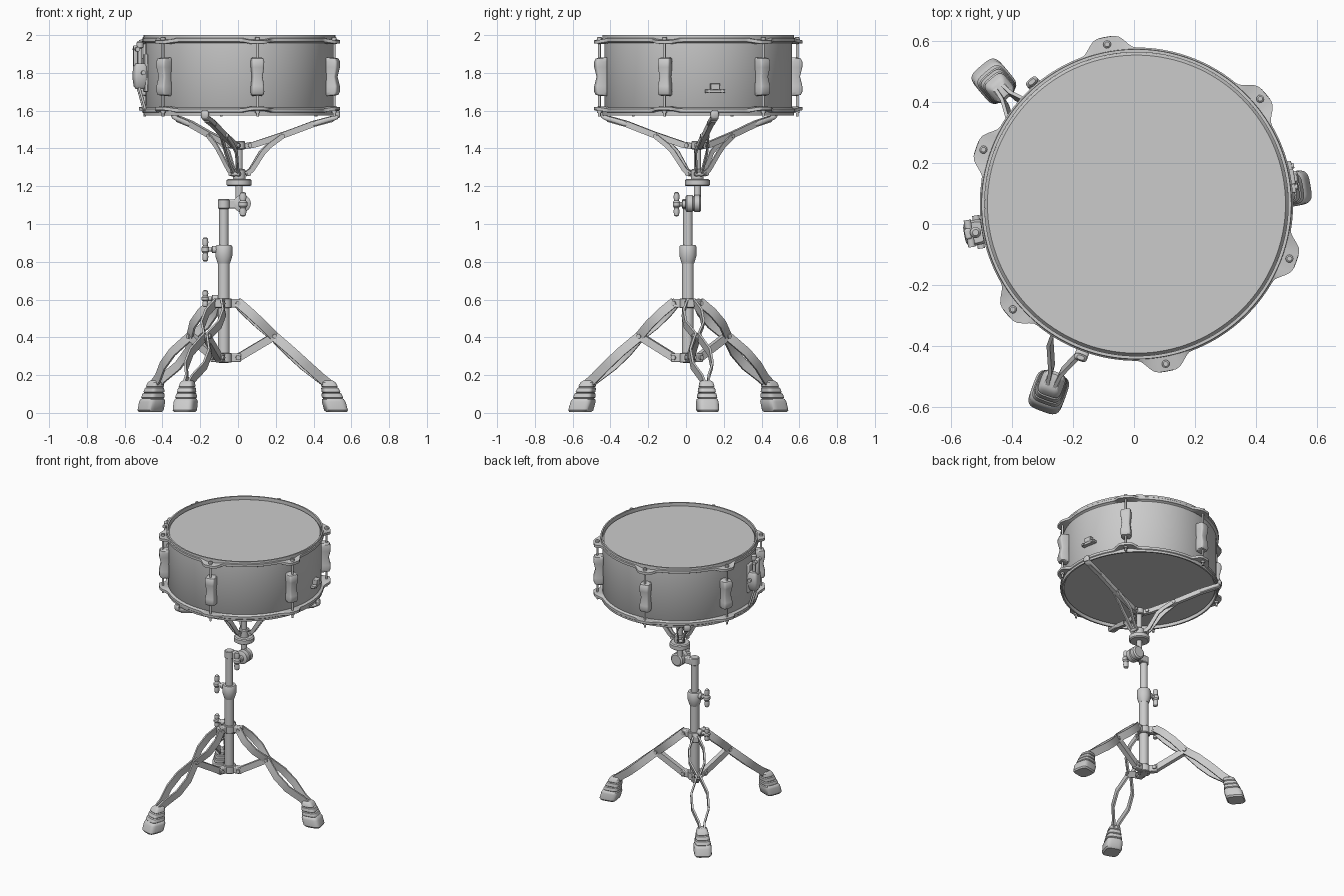
import bpy, bmesh
from math import sin, cos, pi, radians, copysign
from mathutils import Vector, Matrix

if "Cube" in bpy.data.objects:
    bpy.data.objects.remove(bpy.data.objects["Cube"])

X, Y, Z = Vector((1, 0, 0)), Vector((0, 1, 0)), Vector((0, 0, 1))
DRUM = Vector((0.008, 0.065, 0))
STAND = Vector((-0.075, 0.01, 0))
POST = Vector((0.006, 0.06, 0))
I = Matrix.Identity(4)


def place(origin, deg):
    return Matrix.Translation(origin) @ Matrix.Rotation(radians(deg), 4, 'Z')


def loft(name, rings, M=I, closed=False):
    bm = bmesh.new()
    vs = [[bm.verts.new(M @ Vector(p)) for p in r] for r in rings]
    n = len(vs[0])
    pairs = list(zip(vs, vs[1:]))
    if closed:
        pairs.append((vs[-1], vs[0]))
    else:
        bm.faces.new(vs[0])
        bm.faces.new(vs[-1])
    for a, b in pairs:
        for i in range(n):
            j = (i + 1) % n
            bm.faces.new((a[i], a[j], b[j], b[i]))
    bmesh.ops.recalc_face_normals(bm, faces=bm.faces)
    me = bpy.data.meshes.new(name)
    bm.to_mesh(me)
    bm.free()
    me.shade_smooth()
    me.set_sharp_from_angle(angle=radians(35))
    ob = bpy.data.objects.new(name, me)
    bpy.context.collection.objects.link(ob)
    return ob


def ring(c, u, v, hu, hv, n=24, p=2.0):
    # superellipse: p=2 is an ellipse, larger p a rounded box
    f = lambda t: copysign(abs(t) ** (2 / p), t)
    return [Vector(c) + u * hu * f(cos(2 * pi * i / n)) + v * hv * f(sin(2 * pi * i / n)) for i in range(n)]


def turned(name, origin, axis, profile, M=I, n=28):
    # profile: (radius, distance along axis)
    axis = Vector(axis).normalized()
    u = axis.orthogonal().normalized()
    v = axis.cross(u)
    return loft(name, [ring(Vector(origin) + axis * d, u, v, r, r, n) for r, d in profile], M)


def rod(name, a, b, r, M=I, n=20):
    d = Vector(b) - Vector(a)
    return turned(name, a, d, [(r, 0), (r, d.length)], M, n)


def block(name, c, size, M=I, bev=0.006):
    sx, sy, sz = (s / 2 for s in size)
    cs = [(-sx, -sy), (sx, -sy), (sx, sy), (-sx, sy)]
    ob = loft(name, [[Vector(c) + Vector((x, y, z)) for x, y in cs] for z in (-sz, sz)], M)
    m = ob.modifiers.new('Bevel', 'BEVEL')
    m.width, m.segments = bev, 2
    return ob


def strap(name, path, width, thick, M=I):
    # path points are (radial, lateral, height); width lies in the vertical plane
    pts = [Vector(p) for p in path]
    rings = []
    for i, p in enumerate(pts):
        t = pts[min(i + 1, len(pts) - 1)] - pts[max(i - 1, 0)]
        w = Vector((-t.z, 0, t.x)).normalized() * width / 2
        s = Y * thick / 2
        rings.append([p - w - s, p + w - s, p + w + s, p - w + s])
    return loft(name, rings, M)


def wing_screw(name, origin, deg, reach, size):
    # local +x points outward, wings stand vertically at the end of the stem
    M = place(origin, deg)
    turned(name + '_stem', (0, 0, 0), X, [(.02, 0), (.02, reach * .45), (.012, reach * .5), (.012, reach)], M, 20)
    prof = [(-1, .006), (-.92, .013), (-.6, .016), (-.3, .013), (-.15, .02), (.15, .02),
            (.3, .013), (.6, .016), (.92, .013), (1, .006)]
    loft(name + '_wing', [ring((reach, 0, h * size), X, Y, w, w * 1.2, 16) for h, w in prof], M)


# drum shell with both heads
turned('drum_shell', DRUM, Z, [(.488, 1.592), (.497, 1.605), (.497, 1.968), (.488, 1.98)], n=128)

# flanged hoops with six ears each
EARS = [100.4 + 60 * k for k in range(6)]


def hoop(name, top):
    rings = []
    n = 240
    for i in range(n):
        a = 2 * pi * i / n
        d = (360 * i / n - 100.4 + 30) % 60 - 30
        t = min(1, max(0, (10 - abs(d)) / 7))
        t = t * t * (3 - 2 * t)
        R = .513 + .043 * t
        z1 = 1.982 - .010 * t
        z0 = 1.965 - .010 * t
        sec = [(.497, 1.957), (.497, 2.0), (.507, 2.0), (.508, z1 + .004), (R, z1), (R, z0), (.505, z0 - .002)]
        rings.append([DRUM + Vector((r * cos(a), r * sin(a), z if top else 3.575 - z)) for r, z in sec])
    loft(name, rings, closed=True)


hoop('top_hoop', True)
hoop('bottom_hoop', False)

# lugs, tension rods and screw heads
LUG = [(1.678, .024, .012), (1.684, .031, .024), (1.70, .034, .028), (1.73, .033, .028), (1.78, .027, .022),
       (1.83, .033, .028), (1.86, .034, .028), (1.876, .031, .024), (1.882, .024, .012)]
for k, a in enumerate(EARS):
    M = place(DRUM, a)
    loft(f'lug_{k}', [ring((.497 + d, 0, z), X, Y, d + .004, w, 24, 5) for z, w, d in LUG], M)
    rod(f'tension_rod_{k}', (.532, 0, 1.568), (.532, 0, 1.99), .007, M, 12)
    for z in (1.975, 1.588):
        turned(f'rod_head_{k}', (.532, 0, z), Z, [(.013, 0), (.013, .012), (.008, .016)], M, 12)

# snare throw-off (left) : local +x points out of the shell
M = place(DRUM, 190)
block('throwoff_plate', (.505, 0, 1.80), (.018, .07, .20), M)
loft('throwoff_body', [ring((.535, 0, z), X, Y, h, w, 24, 4) for z, h, w in
     [(1.715, .022, .02), (1.73, .032, .034), (1.78, .038, .042), (1.835, .034, .042), (1.85, .026, .034)]], M)
block('throwoff_lever', (.56, 0, 1.89), (.022, .035, .11), M)
rod('throwoff_lever_pin', (.555, -.045, 1.925), (.555, .045, 1.925), .012, M)
turned('throwoff_knob', (.535, 0, 1.93), Z, [(.012, -.09), (.012, 0), (.018, .004), (.018, .03), (.01, .04)], M)
rod('throwoff_cross_pin', (.525, -.055, 1.80), (.525, .055, 1.80), .012, M)
for s in (-1, 1):
    rod('throwoff_link', (.545, s * .02, 1.73), (.508, s * .025, 1.60), .007, M, 12)

# snare butt plate (right)
M = place(DRUM, 10)
block('butt_plate', (.508, 0, 1.703), (.03, .105, .018), M, .003)
block('butt_clamp', (.508, 0, 1.727), (.035, .05, .034), M, .004)
for s in (-1, 1):
    rod('butt_screw', (.51, s * .035, 1.703), (.53, s * .035, 1.703), .009, M, 12)

# stand column
turned('lower_tube', STAND, Z, [(.025, .265), (.031, .27), (.031, .82)])
turned('height_collar', STAND, Z, [(.032, .79), (.036, .80), (.045, .83), (.045, .88), (.040, .888)])
rod('upper_tube', STAND + Z * .8, STAND + Z * 1.10, .025)
wing_screw('height_screw', STAND + Z * .865 - X * .03, 180, .068, .064)
wing_screw('leg_screw', STAND + Z * .605 - X * .03, 180, .068, .045)
for nm, z in (('upper_leg_collar', .58), ('lower_leg_collar', .292)):
    turned(nm, STAND, Z, [(.040, z - .026), (.043, z - .022), (.043, z + .022), (.040, z + .026)])

# legs, braces and rubber feet
HALF_LEG = [(.07, .016, .588), (.13, .048, .532), (.20, .048, .468), (.27, .008, .405), (.36, .053, .322),
            (.44, .053, .25), (.52, .018, .185), (.565, .012, .15)]
FOOT = [(0, .052), (.01, .060), (.055, .060), (.068, .055), (.073, .048), (.078, .054), (.098, .050), (.102, .043),
        (.107, .048), (.128, .044), (.132, .037), (.137, .042), (.158, .036), (.168, .024)]
for k, a in enumerate((10, 130, 250)):
    M = place(STAND, a)
    for s in (1, -1):
        strap(f'leg_{k}_strap', [(r, s * l, z) for r, l, z in HALF_LEG], .05, .012, M)
    strap(f'leg_{k}_brace', [(.07, 0, .288), (.27, 0, .405)], .04, .034, M)
    rod(f'leg_{k}_pivot', (.27, -.026, .405), (.27, .026, .405), .012, M, 16)
    for nm, z in (('upper', .58), ('lower', .292)):
        block(f'leg_{k}_{nm}_bracket', (.06, 0, z), (.06, .04, .046), M)
        rod(f'leg_{k}_{nm}_bolt', (.073, -.03, z), (.073, .03, z), .013, M, 16)
    loft(f'foot_{k}', [ring((.606 - .28 * z, 0, z + .004), X, Y, h, h * .95, 32, 4) for z, h in FOOT], M)

# tilter between column and basket
turned('tilter_clamp', STAND, Z, [(.026, 1.08), (.031, 1.084), (.031, 1.128), (.026, 1.132)])
block('tilter_arm', (-.03, .022, 1.106), (.09, .04, .046))
turned('tilter_hinge', (.022, -.002, 1.108), Y, [(.036, 0), (.046, .006), (.046, .036), (.04, .04), (.04, .044),
                                                (.046, .048), (.046, .074), (.036, .082)])
wing_screw('tilter_screw', Vector((.026, .008, 1.105)), -90, .058, .064)

# basket post, adjusting nut and hubs
rod('basket_post', POST + Z * 1.12, POST + Z * 1.435, .019)
turned('basket_nut', POST, Z, [(.058, 1.20), (.066, 1.206), (.066, 1.232), (.058, 1.238)], n=40)
turned('basket_lower_hub', POST, Z, [(.034, 1.236), (.034, 1.285), (.028, 1.29)])
turned('basket_upper_hub', POST, Z, [(.028, 1.395), (.032, 1.40), (.032, 1.435), (.026, 1.44)])

# basket arms with struts and rubber grips
for k, a in enumerate((10, 130, 250)):
    M = place(POST, a)
    strap(f'basket_arm_{k}', [(.03, 0, 1.412), (.08, 0, 1.42), (.25, 0, 1.475), (.40, 0, 1.53), (.50, 0, 1.556)],
          .032, .026, M)
    for s in (1, -1):
        strap(f'basket_strut_{k}', [(.035, s * .012, 1.263), (.065, s * .016, 1.285), (.125, s * .03, 1.38),
                                    (.16, s * .026, 1.415), (.235, s * .016, 1.468)], .026, .009, M)
    for r, z in ((.055, 1.416), (.05, 1.265), (.23, 1.466)):
        rod(f'basket_rivet_{k}', (r, -.024, z), (r, .024, z), .011, M, 14)
    grip = [(.39, 1.527, .012, .012), (.41, 1.533, .021, .015), (.47, 1.550, .021, .014), (.51, 1.560, .022, .013),
            (.528, 1.568, .022, .013), (.536, 1.575, .016, .008)]
    loft(f'basket_grip_{k}', [ring((r, 0, z), Y, Z, w, h, 20, 3) for r, z, w, h in grip], M)
    loft(f'basket_hook_{k}', [ring((.529, 0, z), X, Y, h, h * 1.8, 20, 3) for z, h in
                              [(1.562, .009), (1.57, .012), (1.592, .012), (1.602, .007)]], M)
